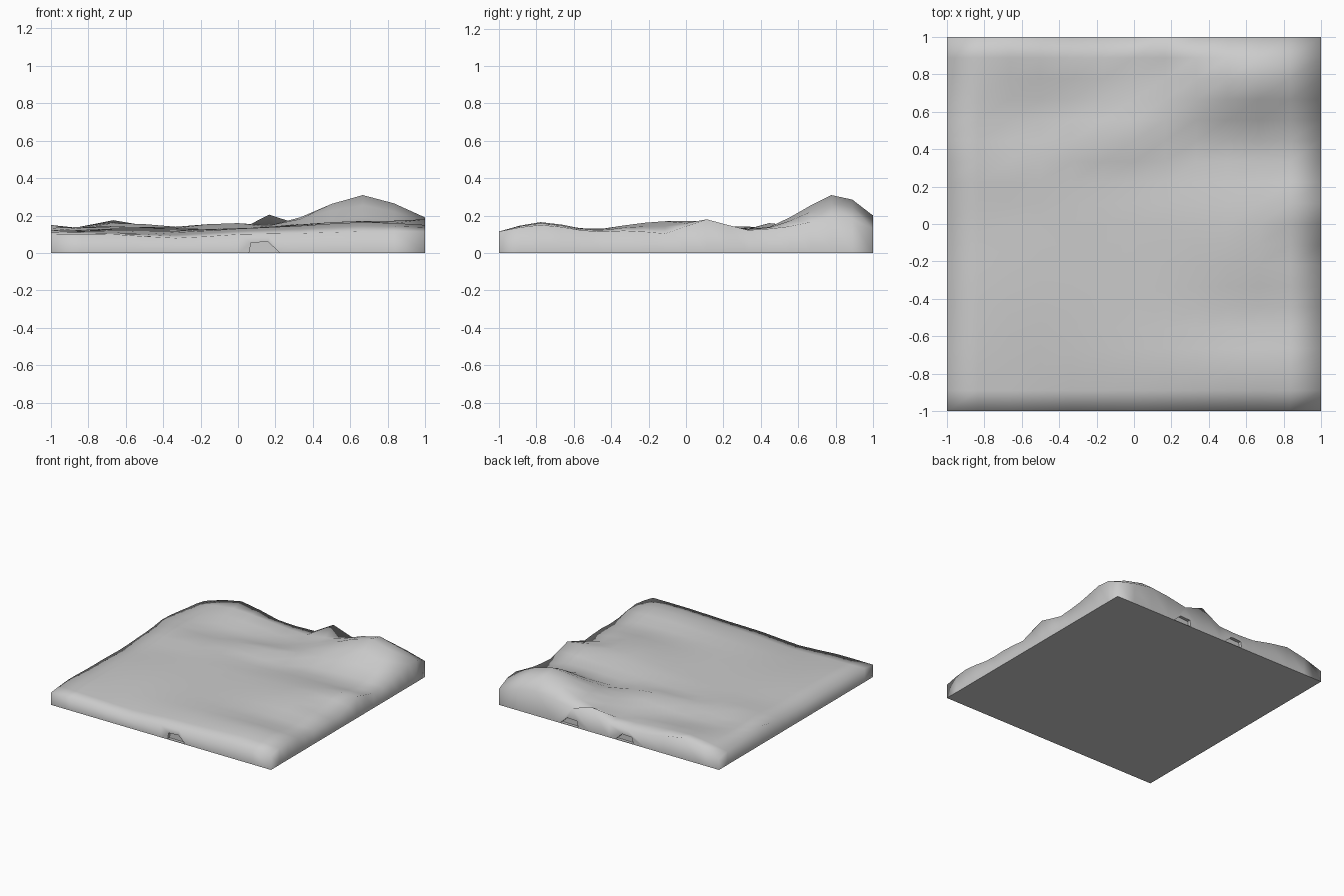
import bpy, bmesh

if "Cube" in bpy.data.objects:
    bpy.data.objects.remove(bpy.data.objects["Cube"])

# Relief control heights: one row per y, one column per x
XS = [-1, -.67, -.33, 0, .33, .67, 1]
ROWS = {
    -1.0: (.10, .10, .08, .10, .105, .115, .115),
    -.78: (.12, .11, .11, .13, .145, .165, .15),
    -.50: (.115, .125, .125, .13, .13, .125, .115),
    -.28: (.115, .13, .13, .13, .14, .155, .12),
    -.10: (.11, .13, .13, .13, .15, .17, .105),
    .11: (.12, .13, .13, .13, .15, .165, .18),
    .30: (.13, .145, .13, .12, .125, .13, .125),
    .45: (.15, .12, .14, .16, .12, .14, .13),
    .60: (.14, .115, .11, .13, .17, .215, .15),
    .78: (.12, .145, .13, .11, .19, .31, .19),
    .89: (.11, .16, .14, .12, .18, .285, .18),
    1.0: (.09, .175, .11, .11, .15, .20, .13),
}
YS = list(ROWS)
NX, NY = 12, 18


def spline(ts, vs, t):
    """Smooth (Hermite) interpolation through uneven knots."""
    i = max(k for k in range(len(ts) - 1) if ts[k] <= t + 1e-9)

    def slope(k):
        a, b = max(k - 1, 0), min(k + 1, len(ts) - 1)
        return (vs[b] - vs[a]) / (ts[b] - ts[a])
    h = ts[i + 1] - ts[i]
    u = (t - ts[i]) / h
    return ((1 + 2 * u) * (1 - u) ** 2 * vs[i] + u * (1 - u) ** 2 * h * slope(i)
            + u * u * (3 - 2 * u) * vs[i + 1] + u * u * (u - 1) * h * slope(i + 1))


def height(x, y):
    z = spline(YS, [spline(XS, ROWS[k], x) for k in YS], y)
    # small spike on the back rim
    if abs(x - 1 / 6) < .05 and y > .99:
        z = .205
    return z


# Terrain slab: rolling top, vertical walls, flat base
bm = bmesh.new()
grid = [[None] * (NY + 1) for _ in range(NX + 1)]
for i in range(NX + 1):
    for j in range(NY + 1):
        x, y = -1 + 2 * i / NX, -1 + 2 * j / NY
        grid[i][j] = bm.verts.new((x, y, height(x, y)))
for i in range(NX):
    for j in range(NY):
        bm.faces.new((grid[i][j], grid[i + 1][j], grid[i + 1][j + 1], grid[i][j + 1]))
rim = ([grid[i][0] for i in range(NX)] + [grid[NX][j] for j in range(NY)]
       + [grid[i][NY] for i in range(NX, 0, -1)] + [grid[0][j] for j in range(NY, 0, -1)])
foot = [bm.verts.new((v.co.x, v.co.y, 0)) for v in rim]
n = len(rim)
for k in range(n):
    m = (k + 1) % n
    bm.faces.new((rim[k], foot[k], foot[m], rim[m]))
base = bm.faces.new(foot[::-1])
bmesh.ops.recalc_face_normals(bm, faces=bm.faces)
for f in bm.faces:
    f.smooth = f is not base
for e in base.edges:
    e.smooth = False
mesh = bpy.data.meshes.new("terrain_slab")
bm.to_mesh(mesh)
bm.free()
slab = bpy.data.objects.new("terrain_slab", mesh)
bpy.context.collection.objects.link(slab)


# Small dark notches low in the front and back walls
def notch(name, x, y):
    prof = [(-.07, .004), (.09, .004), (.03, .06), (-.06, .055)]
    b = bmesh.new()
    face = b.faces.new([b.verts.new((x + px, y - .025, pz)) for px, pz in prof])
    ext = bmesh.ops.extrude_face_region(b, geom=[face])["geom"]
    bmesh.ops.translate(b, vec=(0, .05, 0),
                        verts=[v for v in ext if isinstance(v, bmesh.types.BMVert)])
    bmesh.ops.recalc_face_normals(b, faces=b.faces)
    me = bpy.data.meshes.new(name)
    b.to_mesh(me)
    b.free()
    ob = bpy.data.objects.new(name, me)
    bpy.context.collection.objects.link(ob)
    ob.hide_render = True
    ob.hide_set(True)
    mod = slab.modifiers.new(name, 'BOOLEAN')
    mod.operation = 'DIFFERENCE'
    mod.solver = 'EXACT'
    mod.object = ob


for name, x, y in (("front_notch_cutter", .13, -1), ("back_notch_cutter_a", .35, 1),
                   ("back_notch_cutter_b", -.15, 1)):
    notch(name, x, y)
